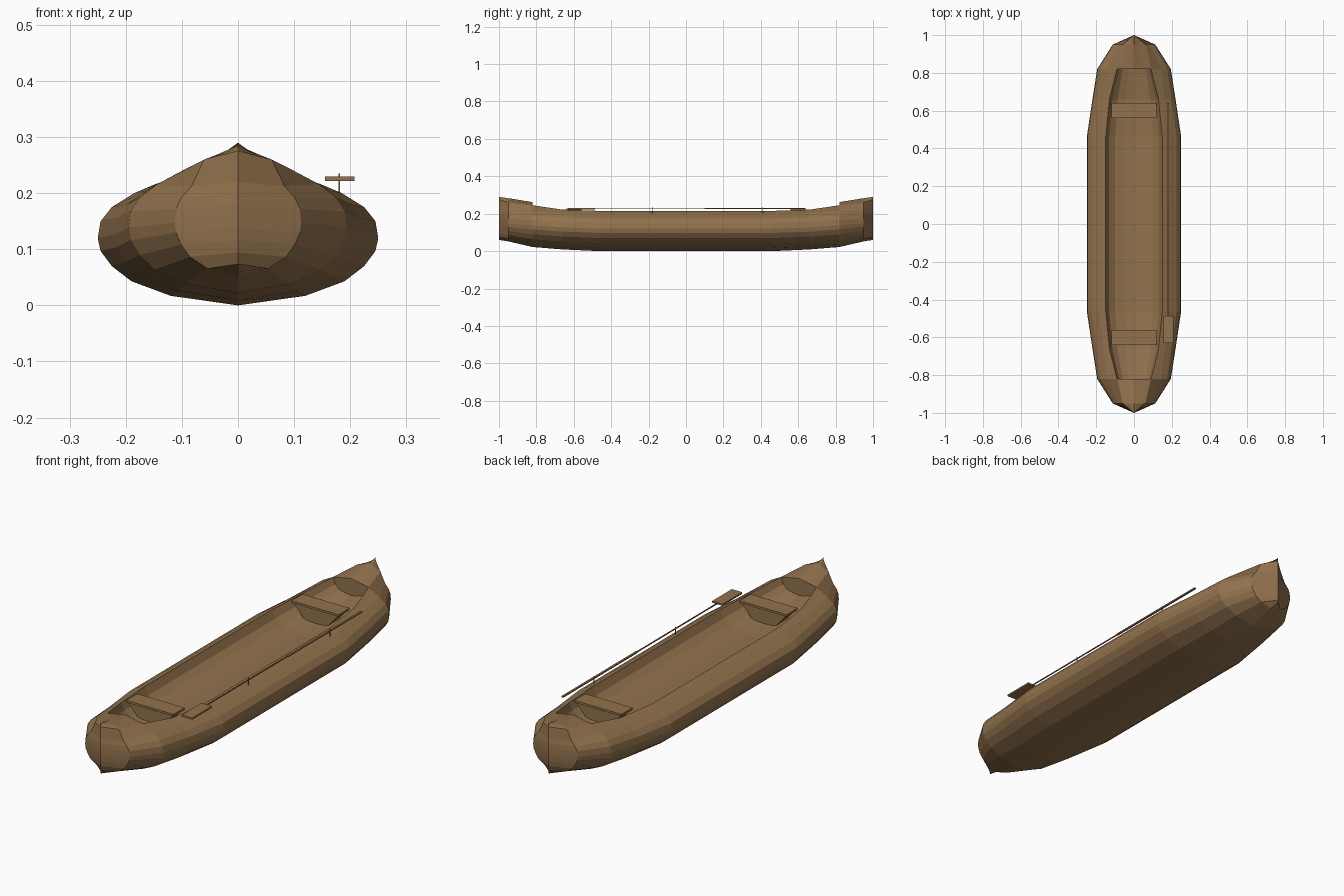
import bpy, bmesh
from mathutils import Vector

if "Cube" in bpy.data.objects:
    bpy.data.objects.remove(bpy.data.objects["Cube"])

wood = bpy.data.materials.new("brown_wood")
wood.diffuse_color = (0.29, 0.17, 0.075, 1)
wood.use_nodes = True
wood.node_tree.nodes["Principled BSDF"].inputs["Base Color"].default_value = wood.diffuse_color


def add_object(name, bm):
    bmesh.ops.recalc_face_normals(bm, faces=bm.faces[:])
    mesh = bpy.data.meshes.new(name)
    bm.to_mesh(mesh)
    bm.free()
    mesh.materials.append(wood)
    obj = bpy.data.objects.new(name, mesh)
    bpy.context.collection.objects.link(obj)
    return obj


def block(name, x, y, z, bottom=1.0):
    """Box from (min, max) ranges, its bottom narrowed in x by a factor."""
    bm = bmesh.new()
    bmesh.ops.create_cube(bm, size=1)
    for v in bm.verts:
        k = bottom if v.co.z < 0 else 1
        v.co = Vector(((x[0] + x[1]) / 2 + v.co.x * (x[1] - x[0]) * k,
                       (y[0] + y[1]) / 2 + v.co.y * (y[1] - y[0]),
                       (z[0] + z[1]) / 2 + v.co.z * (z[1] - z[0])))
    return add_object(name, bm)


# Half cross-section of the outer hull amidships, keel to shoulder
OUTER = [(0, 0), (.12, .017), (.19, .043), (.225, .07), (.245, .097),
         (.25, .12), (.245, .15), (.225, .175), (.185, .2)]
# Inside of the hull: fraction of rim width, fraction of depth
INNER = [(.88, .5), (.67, .8), (.33, .95), (0, 1)]

# y, width scale, keel z, height scale, rim x, rim z, centre z, decked
STATIONS = [(.46, 1, 0, 1, .15, .215, .145, False),
            (.66, .88, .009, .98, .13, .222, .158, False),
            (.82, .78, .022, .97, .09, .245, .185, False),
            (.82, .78, .022, .97, .09, .245, .262, True),
            (.95, .45, .052, .8, .06, .26, .283, True),
            (1, 0, .06, .8, 0, .275, .29, True)]


def ring(y, w, keel, h, rim_x, rim_z, mid_z, decked):
    half = [(x * w, keel + z * h) for x, z in OUTER] + [(rim_x, rim_z)]
    for fx, fd in INNER:
        t = 1 - fx if decked else fd
        half.append((rim_x * fx, rim_z + (mid_z - rim_z) * t))
    full = half + [(-x, z) for x, z in half[-2:0:-1]]
    return [(x, y, z) for x, z in full]


# Hull: lofted skin with open cockpit and decked ends
bm = bmesh.new()
rows = [ring(-s[0], *s[1:]) for s in reversed(STATIONS)]
rows += [ring(*s) for s in STATIONS]
rows = [[bm.verts.new(p) for p in r] for r in rows]
for a, b in zip(rows, rows[1:]):
    n = len(a)
    for i in range(n):
        j = (i + 1) % n
        bm.faces.new((a[i], a[j], b[j], b[i]))
bmesh.ops.remove_doubles(bm, verts=bm.verts[:], dist=0.0005)
add_object("hull", bm)

# Seats: solid benches reaching down to the floor
for name, s in (("front_seat", -1), ("rear_seat", 1)):
    block(name, (-.12, .12), sorted((s * .56, s * .64)), (.217, .227))
    block(name + "_support", (-.115, .115), sorted((s * .565, s * .635)),
          (.14, .218), bottom=.4)

# Paddle resting along the right gunwale
block("paddle_blade", (.155, .208), (-.63, -.487), (.222, .23))
block("paddle_shaft", (.178, .183), (-.49, .1), (.225, .229))
block("paddle_grip", (.176, .185), (.1, .64), (.224, .23))

# Thin pins holding the paddle
for i, y in enumerate((-.18, .41)):
    block(f"paddle_pin_{i + 1}", (.179, .182), (y - .0015, y + .0015), (.195, .235))
